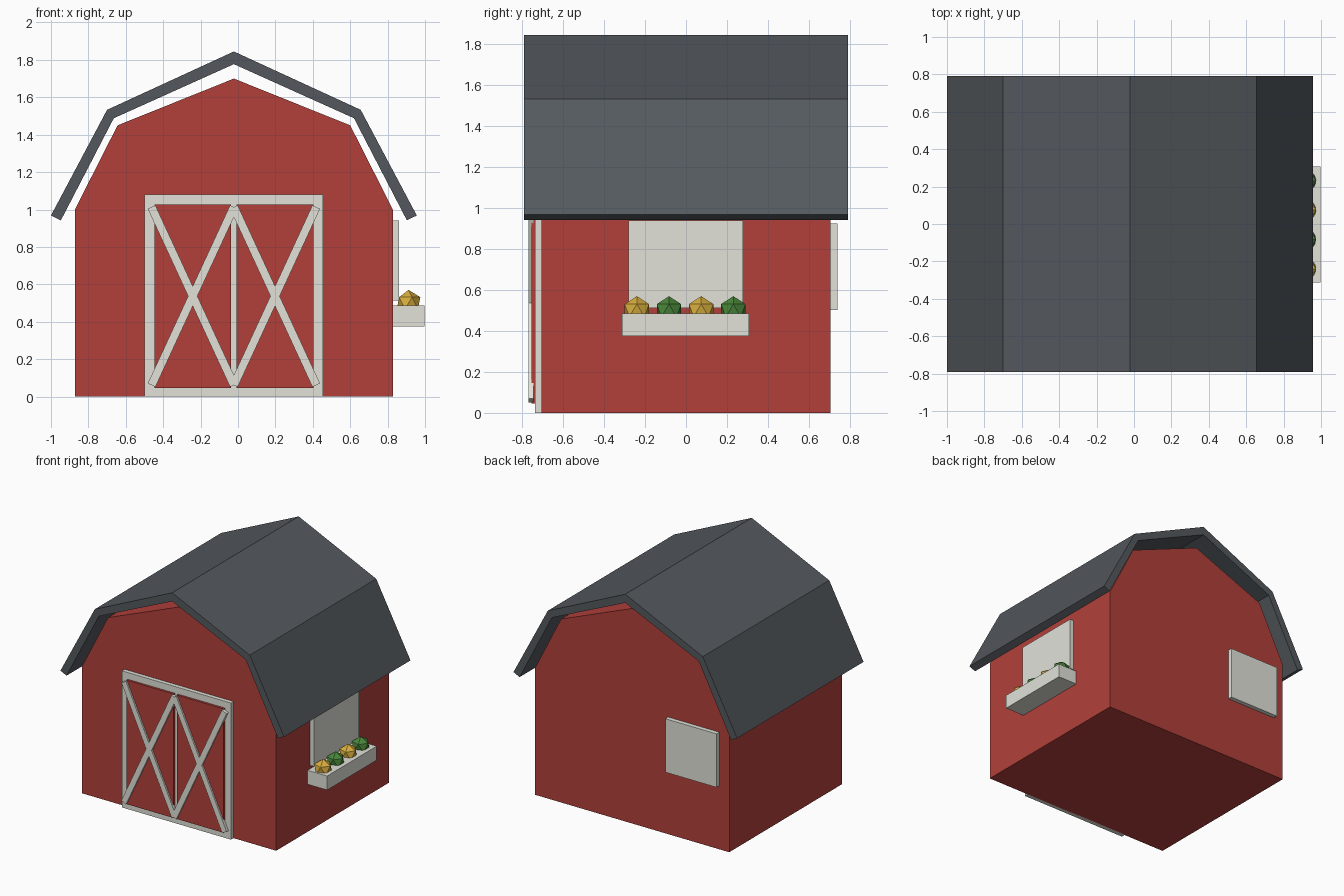
import bpy, bmesh, math
from mathutils import Matrix, Vector

if "Cube" in bpy.data.objects:
    bpy.data.objects.remove(bpy.data.objects["Cube"])

CX = -0.022  # barn centre line


def material(name, rgb):
    m = bpy.data.materials.new(name)
    lin = [c / 12.92 if c <= 0.04045 else ((c + 0.055) / 1.055) ** 2.4
           for c in (v / 255 for v in rgb)]
    m.diffuse_color = (*lin, 1)
    m.use_nodes = True
    m.node_tree.nodes["Principled BSDF"].inputs["Base Color"].default_value = m.diffuse_color
    return m


RED = material("barn red", (178, 64, 58))
WHITE = material("off white", (226, 226, 218))
SLATE = material("slate grey", (84, 89, 94))
GREEN = material("leaf green", (74, 134, 58))
YELLOW = material("flower yellow", (216, 174, 62))


def finish(name, bm, mat):
    bmesh.ops.recalc_face_normals(bm, faces=bm.faces)
    me = bpy.data.meshes.new(name)
    bm.to_mesh(me)
    bm.free()
    me.materials.append(mat)
    ob = bpy.data.objects.new(name, me)
    bpy.context.collection.objects.link(ob)
    return ob


def box(name, x, y, z, mat):
    bm = bmesh.new()
    bmesh.ops.create_cube(bm, size=1)
    for v in bm.verts:
        v.co = Vector([(a + b) / 2 + c * (b - a) for (a, b), c in zip((x, y, z), v.co)])
    return finish(name, bm, mat)


def prism(name, profile, y0, y1, mat):
    """Extrude an x-z outline along y."""
    bm = bmesh.new()
    face = bm.faces.new([bm.verts.new((CX + x, y0, z)) for x, z in profile])
    ext = bmesh.ops.extrude_face_region(bm, geom=[face])
    for v in ext["geom"]:
        if isinstance(v, bmesh.types.BMVert):
            v.co.y = y1
    return finish(name, bm, mat)


def mirrored(half):
    """Half outline from outside to the ridge, completed across the centre."""
    return half + [(-x, z) for x, z in reversed(half[:-1])]


# Barn body with gambrel gables
prism("barn_body", mirrored([(0.85, 0), (0.85, 1.0), (0.622, 1.45), (0, 1.70)]),
      -0.705, 0.705, RED)

# Overhanging roof shell
outer = mirrored([(0.978, 0.968), (0.678, 1.533), (0, 1.845)])
inner = mirrored([(0.925, 0.942), (0.642, 1.488), (0, 1.777)])
prism("roof", outer + inner[::-1], -0.79, 0.79, SLATE)

# Door backing frame
box("door_frame", (CX - 0.477, CX + 0.477), (-0.737, -0.70), (0, 1.08), WHITE)

# Two door leaves with crossed braces
for side, s in (("left", -1), ("right", 1)):
    xs = sorted((CX + s * 0.015, CX + s * 0.425))
    box(side + "_door", xs, (-0.755, -0.73), (0.047, 1.027), RED)
    for k, t in enumerate((-1, 1)):
        brace = box(f"{side}_door_brace_{k + 1}", (-0.0225, 0.0225),
                    (-0.0135 - 0.001 * k, 0.01), (-0.5245, 0.5245), WHITE)
        brace.matrix_world = (Matrix.Translation((CX + s * 0.22, -0.755, 0.537))
                              @ Matrix.Rotation(t * math.atan2(0.44, 0.952), 4, 'Y'))

# Side and back windows
box("side_window", (0.82, 0.862), (-0.282, 0.278), (0.513, 0.94), WHITE)
box("back_window", (-0.785, -0.337), (0.70, 0.74), (0.503, 0.926), WHITE)

# Flower box with low-poly plants
box("flower_box", (0.82, 0.998), (-0.312, 0.308), (0.375, 0.486), WHITE)
for i in range(4):
    bm = bmesh.new()
    bmesh.ops.create_icosphere(bm, subdivisions=1, radius=0.07,
                               matrix=Matrix.Translation((0.912, -0.24 + 0.157 * i, 0.5)))
    finish(f"plant_{i + 1}", bm, GREEN if i % 2 else YELLOW)
